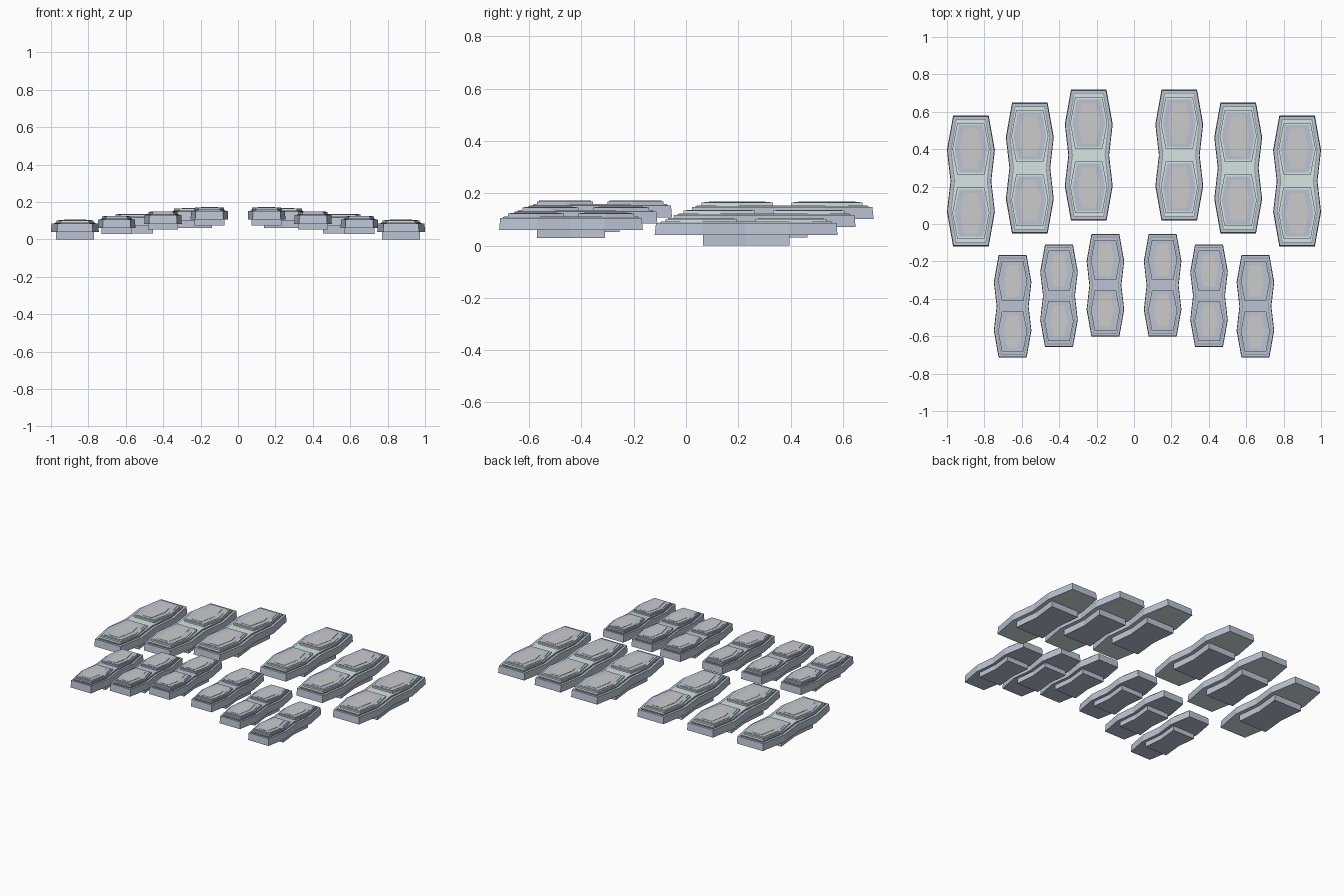
import bpy, bmesh

if "Cube" in bpy.data.objects:
    bpy.data.objects.remove(bpy.data.objects["Cube"])


def material(name, rgb):
    m = bpy.data.materials.new(name)
    m.diffuse_color = (*rgb, 1)
    m.use_nodes = True
    m.node_tree.nodes["Principled BSDF"].inputs["Base Color"].default_value = m.diffuse_color
    return m


BLUE = material("blue_grey", (0.50, 0.55, 0.65))
GREEN = material("pale_green", (0.66, 0.78, 0.76))
DARK = material("dark_seam", (0.28, 0.31, 0.34))


def outline(half):
    """Closed symmetric loop from (half_width, y) points listed front to back."""
    return half + [(-x, y) for x, y in reversed(half)]


def prism(name, pts, z0, z1, loc, s, mat=None, taper=(1, 1)):
    """Extrude an outline upward, optionally tapering the top."""
    bm = bmesh.new()
    low = [bm.verts.new((x * s, y * s, z0)) for x, y in pts]
    yc = sum(p[1] for p in pts) / len(pts)
    top = [bm.verts.new((x * s * taper[0], (yc + (y - yc) * taper[1]) * s, z1))
           for x, y in pts]
    bm.faces.new(list(reversed(low)))
    bm.faces.new(top)
    n = len(pts)
    for i in range(n):
        j = (i + 1) % n
        bm.faces.new((low[i], low[j], top[j], top[i]))
    bmesh.ops.recalc_face_normals(bm, faces=bm.faces[:])
    me = bpy.data.meshes.new(name)
    bm.to_mesh(me)
    bm.free()
    if mat:
        me.materials.append(mat)
    ob = bpy.data.objects.new(name, me)
    ob.location = loc
    bpy.context.collection.objects.link(ob)
    return ob


def double_hex(inset):
    """Two long hexagons fused at a waist."""
    i = inset
    return outline([(0.095 - i * 0.75, -0.35 + i), (0.128 - i, -0.165),
                    (0.109 - i, 0.0), (0.128 - i, 0.165),
                    (0.095 - i * 0.75, 0.35 - i)])


def hexagon(end, mid, y0, y1):
    return outline([(end, y0), (mid, (y0 + y1) / 2), (end, y1)])


KEEL = outline([(0.102, -0.165), (0.085, 0), (0.102, 0.165)])


def pod(name, x, y, z, s, accent):
    """One pod; z is the underside of its slab."""
    loc = (x, y, z)
    # keel block below the slab
    prism(name + "_keel", KEEL, -0.04 * s, 0.002, loc, s, BLUE)
    # main slab, with coloured underside
    slab = prism(name + "_slab", double_hex(0), 0, 0.046, loc, s, BLUE, (0.98, 0.985))
    slab.data.materials.append(accent)
    slab.data.polygons[0].material_index = 1
    # dark seam and deck plate
    prism(name + "_seam", double_hex(0.019), 0.045, 0.049, loc, s, DARK)
    prism(name + "_deck", double_hex(0.024), 0.046, 0.052, loc, s, accent)
    # two raised hexagonal pads with frame and panel
    for side, end in ((-1, "front"), (1, "back")):
        y0, y1 = sorted((side * 0.035, side * 0.308))
        tag = f"{name}_{end}"
        prism(tag + "_pad", hexagon(0.073, 0.099, y0, y1), 0.05, 0.0625, loc, s, accent)
        prism(tag + "_frame", hexagon(0.064, 0.088, y0 + 0.01, y1 - 0.01),
              0.06, 0.0645, loc, s, BLUE)
        prism(tag + "_panel", hexagon(0.036, 0.058, y0 + 0.028, y1 - 0.028),
              0.062, 0.066, loc, s)


# three large and three small pods on each side, stepping outward and down
for sign, side in ((-1, "left"), (1, "right")):
    for k, row in enumerate(("inner", "middle", "outer")):
        pod(f"{side}_{row}_large_pod", sign * (0.242 + 0.315 * k),
            0.368 - 0.069 * k, 0.102 - 0.031 * k, 1.0, GREEN)
        pod(f"{side}_{row}_small_pod", sign * (0.153 + 0.248 * k),
            -0.328 - 0.056 * k, 0.107 - 0.0235 * k, 0.785, BLUE)
